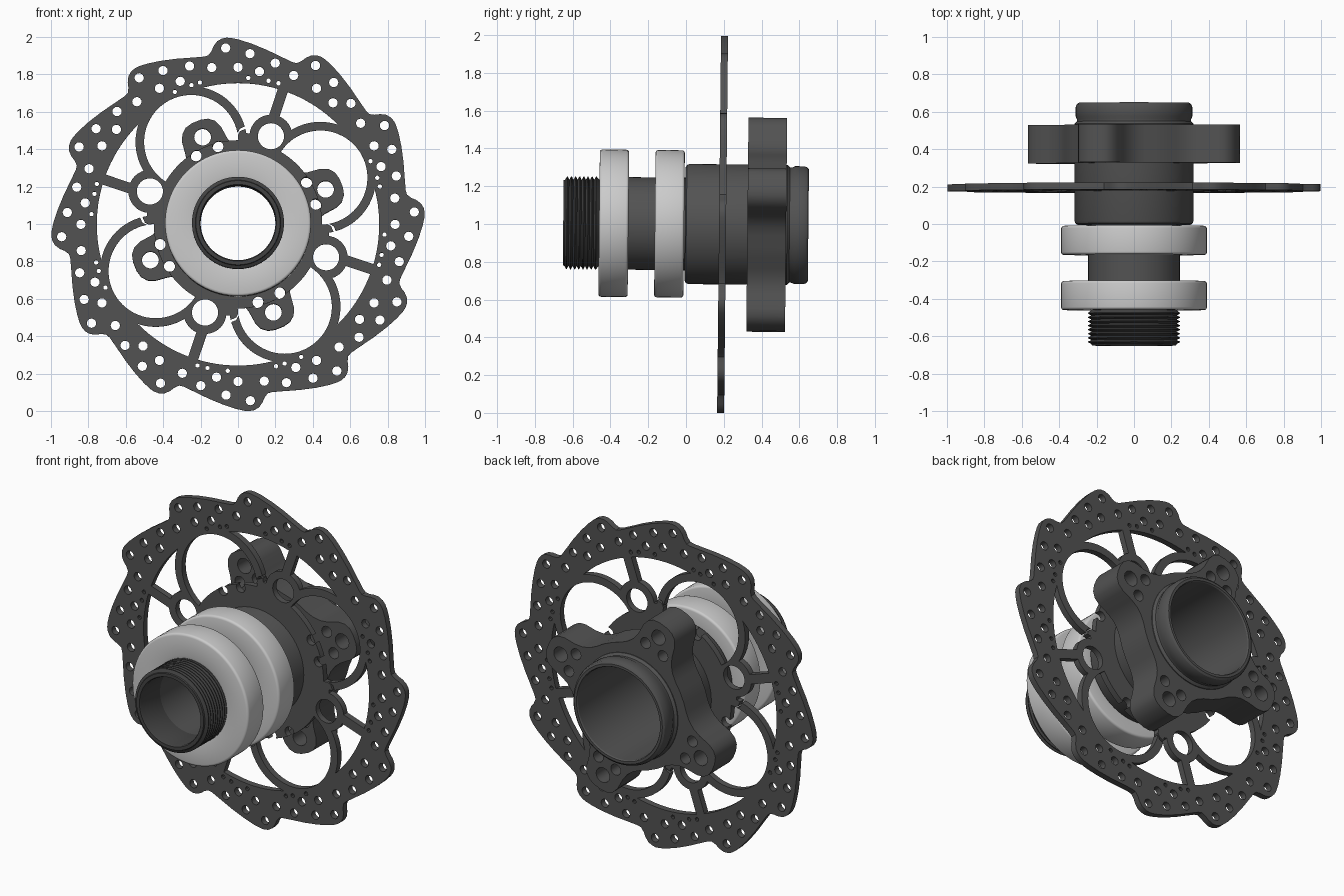
import bpy, bmesh
from math import sin, cos, radians, pi
from mathutils import Matrix

cube = bpy.data.objects.get("Cube")
if cube:
    bpy.data.objects.remove(cube, do_unlink=True)

# Axle runs front to back, with a very slight lean
POSE = Matrix.Translation((0, 0, 1)) @ Matrix.Rotation(radians(89.4), 4, 'X')


def material(name, value):
    m = bpy.data.materials.new(name)
    m.use_nodes = True
    colour = (value, value, value, 1)
    m.diffuse_color = colour
    m.node_tree.nodes["Principled BSDF"].inputs["Base Color"].default_value = colour
    return m


DARK = material("dark grey metal", 0.085)
THREAD = material("blackened thread", 0.055)
SILVER = material("silver bearing", 0.6)


def make(name, bm, mat=None):
    bmesh.ops.recalc_face_normals(bm, faces=bm.faces)
    mesh = bpy.data.meshes.new(name)
    bm.to_mesh(mesh)
    bm.free()
    ob = bpy.data.objects.new(name, mesh)
    bpy.context.collection.objects.link(ob)
    if mat:
        mesh.materials.append(mat)
    return ob


def prism(name, loops, y0, y1, mat=None):
    """Extrude flat outlines along the axle between two depths."""
    bm = bmesh.new()
    for loop in loops:
        face = bm.faces.new([bm.verts.new((x, v, -y0)) for x, v in loop])
        ext = bmesh.ops.extrude_face_region(bm, geom=[face])["geom"]
        bmesh.ops.translate(bm, vec=(0, 0, y0 - y1),
                            verts=[g for g in ext if isinstance(g, bmesh.types.BMVert)])
    return make(name, bm, mat)


def lathe(name, profile, mat, steps=96):
    """Spin a closed (radius, depth) profile around the axle."""
    bm = bmesh.new()
    rings = [[bm.verts.new((r * cos(2 * pi * i / steps), r * sin(2 * pi * i / steps), -y))
              for r, y in profile] for i in range(steps)]
    n = len(profile)
    for i in range(steps):
        a, b = rings[i], rings[(i + 1) % steps]
        for j in range(n):
            k = (j + 1) % n
            bm.faces.new((a[j], b[j], b[k], a[k]))
    return make(name, bm, mat)


def polar(r, deg):
    return r * cos(radians(deg)), r * sin(radians(deg))


def circle(centre, r, n=20):
    return [(centre[0] + r * cos(2 * pi * i / n), centre[1] + r * sin(2 * pi * i / n))
            for i in range(n)]


def turned(loop, deg):
    c, s = cos(radians(deg)), sin(radians(deg))
    return [(x * c - y * s, x * s + y * c) for x, y in loop]


def four(loop):
    return [turned(loop, 90 * k) for k in range(4)]


def cut(ob, cutter):
    mod = ob.modifiers.new("cut", 'BOOLEAN')
    mod.operation, mod.solver, mod.object = 'DIFFERENCE', 'EXACT', cutter
    deps = bpy.context.evaluated_depsgraph_get()
    mesh = bpy.data.meshes.new_from_object(ob.evaluated_get(deps))
    ob.modifiers.clear()
    ob.data = mesh
    bpy.data.objects.remove(cutter, do_unlink=True)


# Brake rotor: wavy outline with twelve swept lobes
LOBE = [(-22, .915), (-18, .925), (-13, .945), (-8, .968), (-4, .987), (-1.5, .997),
        (0, 1), (1.5, .997), (3, .985), (4.3, .962), (5.2, .937), (6.5, .917)]
outline = [polar(r, 93.5 + 30 * k + a) for k in range(12) for a, r in LOBE]
rotor = prism("brake_rotor", [outline], .175, .212, DARK)

# Open windows, keeping the hub plate, bosses, spokes and looped arms
loop_centre = (-.25, .44)
boss_centre = polar(.503, 69.5)
windows = prism("window_cutter", [circle((0, 0), .755, 128)], .1, .3)
spoke = turned([(.4, -.028), (.9, -.028), (.9, .028), (.4, .028)], 71.5)
for shapes in ([circle((0, 0), .49, 96)], four(circle(boss_centre, .115, 32)),
               four(spoke), four(circle(loop_centre, .298, 64))):
    cut(windows, prism("keeper", shapes, 0, .4))
cut(rotor, windows)

loops = prism("loop_cutter", four(circle(loop_centre, .252, 64)), .1, .3)
cut(loops, prism("keeper", [circle((0, 0), .45, 96)], 0, .4))
cut(rotor, loops)

# Axle opening, boss holes and the vent holes around the rim
cut(rotor, prism("bore_cutter", [circle((0, 0), .31, 64)], 0, .4))
cut(rotor, prism("boss_cutter", four(circle(boss_centre, .07, 32)), 0, .4))
vents = []
for k in range(12):
    for r, a in ((.945, 94), (.915, 86), (.885, 77), (.85, 99.5), (.84, 90), (.825, 82)):
        vents.append(circle(polar(r, a + 30 * k), .025, 16))
for k in range(4):
    for a in (74, 78, 86, 105, 108.5, 115.5):
        vents.append(circle(polar(.785, a + 90 * k), .012, 10))
    for a in (104.5, 121.5):
        vents.append(circle(polar(.43, a + 90 * k), .03, 16))
cut(rotor, prism("vent_cutter", vents, 0, .4))

# Small hooked slits beside the hub plate
slit = [(-.05, .485), (-.01, .46), (.01, .498), (.05, .515)]
slit += [(x, y + .014) for x, y in reversed(slit)]
cut(rotor, prism("slit_cutter", four(slit), 0, .4))

# Four-armed carrier behind the rotor
half_arm = [(.595, .025), (.585, .065), (.56, .095), (.52, .112), (.45, .12), (.40, .135),
            (.36, .16), (.325, .195), (.29, .24)]
arm = [(x, -y) for x, y in reversed(half_arm)] + half_arm
carrier = prism("rotor_carrier", [[p for k in range(4) for p in turned(arm, 22 + 90 * k)]],
                .325, .53, DARK)
cut(carrier, prism("bore_cutter", [circle((0, 0), .30, 64)], 0, .8))
bolts = four(circle(polar(.505, 22), .045, 24))
for a in (14, 31):
    bolts += four(circle(polar(.425, a), .033, 20))
cut(carrier, prism("bolt_cutter", bolts, 0, .8))

# Hub body with the narrow axle sleeve in front
body = lathe("hub_body", [
    (.20, -.46), (.245, -.46), (.245, -.005), (.30, -.005), (.312, .002), (.318, .015),
    (.318, .535), (.305, .548), (.305, .56), (.312, .575), (.312, .625), (.306, .64),
    (.295, .648), (.28, .648), (.275, .64), (.275, .02), (.20, .0)], DARK)

# Threaded front end
ridges = 8
pitch = .175 / ridges
profile = [(.20, -.46), (.20, -.64), (.205, -.65), (.225, -.65)]
for i in range(ridges):
    y = -.642 + i * pitch
    profile += [(.228, y), (.246, y + pitch * .45), (.246, y + pitch * .6)]
profile.append((.228, -.46))
thread = lathe("threaded_end", profile, THREAD)

# Two silver bearings with rounded rims
bearings = []
for label, y0, y1 in (("front", -.46, -.305), ("rear", -.165, -.01)):
    c = .014
    rim = [(.39 - c + c * sin(t), y0 + c - c * cos(t)) for t in (0, pi / 6, pi / 3, pi / 2)]
    rim += [(r, y0 + y1 - y) for r, y in reversed(rim)]
    bearings.append(lathe(label + "_bearing", [(.24, y0 + .005), (.262, y0)] + rim
                          + [(.262, y1), (.24, y1 - .005)], SILVER))

# Pose and shade everything
for ob in [rotor, carrier, body, thread] + bearings:
    ob.matrix_world = POSE
    bpy.ops.object.select_all(action='DESELECT')
    ob.select_set(True)
    bpy.context.view_layer.objects.active = ob
    bpy.ops.object.shade_smooth_by_angle(angle=radians(31))
